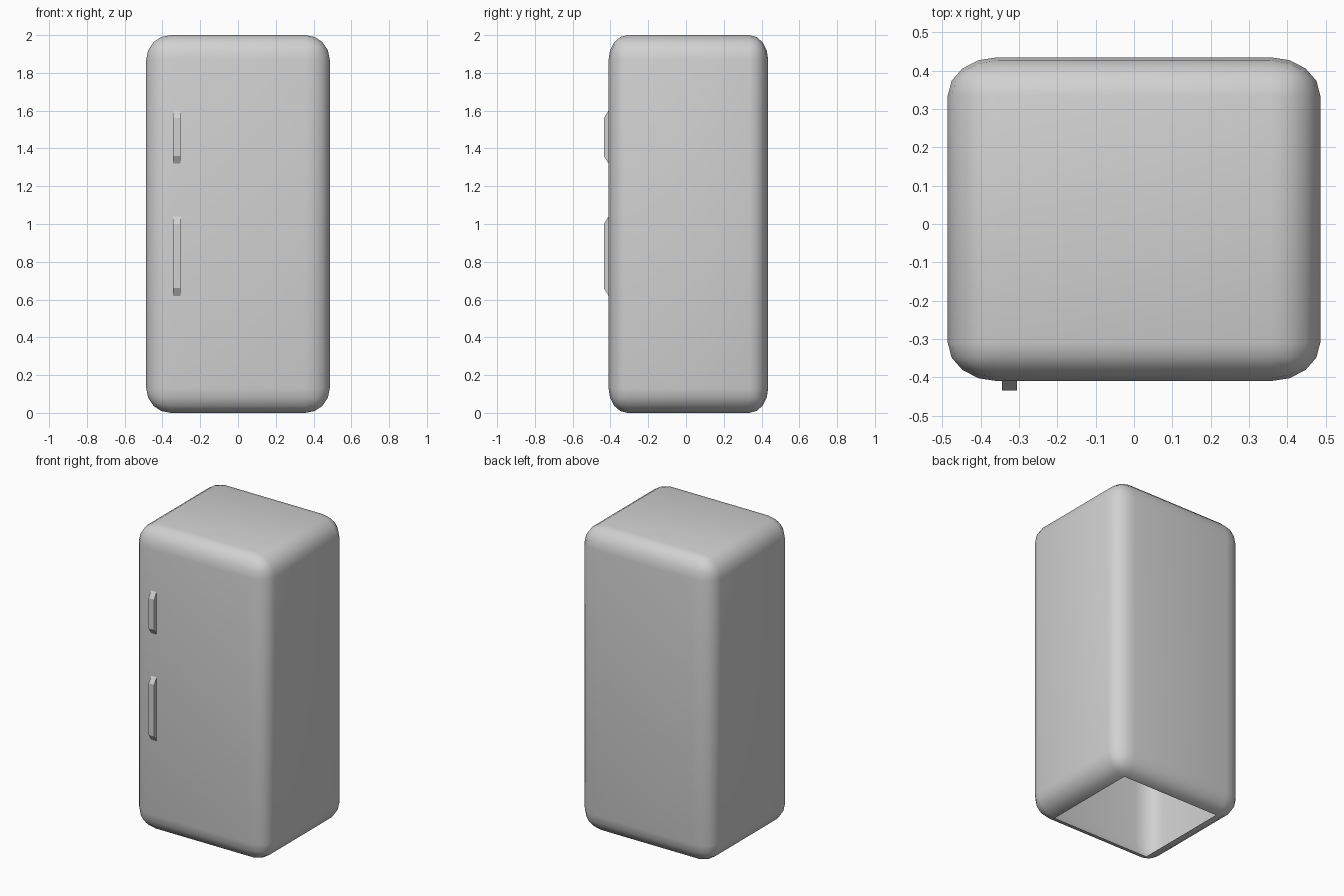
import bpy
import bmesh
from mathutils import Matrix

cube = bpy.data.objects.get("Cube")
if cube:
    bpy.data.objects.remove(cube, do_unlink=True)

# Single grey enamel finish
grey = bpy.data.materials.new("grey_enamel")
grey.use_nodes = True
colour = (0.64, 0.64, 0.64, 1)
grey.diffuse_color = colour
for node in grey.node_tree.nodes:
    if node.type == 'BSDF_PRINCIPLED':
        node.inputs["Base Color"].default_value = colour


def finish(name, bm):
    bmesh.ops.recalc_face_normals(bm, faces=bm.faces)
    mesh = bpy.data.meshes.new(name)
    bm.to_mesh(mesh)
    bm.free()
    mesh.materials.append(grey)
    obj = bpy.data.objects.new(name, mesh)
    bpy.context.collection.objects.link(obj)
    bpy.ops.object.select_all(action='DESELECT')
    obj.select_set(True)
    bpy.context.view_layer.objects.active = obj
    bpy.ops.object.shade_smooth_by_angle()
    return obj


# Cabinet: rounded box, slightly squashed in depth, with an open underside
WIDTH, DEPTH, HEIGHT = 0.972, 0.845, 2.0
ROUND, SQUASH = 0.13, 0.77
FRONT = -0.41

bm = bmesh.new()
bmesh.ops.create_cube(bm, size=1)
bmesh.ops.scale(bm, vec=(WIDTH, DEPTH / SQUASH, HEIGHT), verts=bm.verts)
bmesh.ops.bevel(bm, geom=list(bm.edges), offset=ROUND, segments=4,
                profile=0.5, affect='EDGES')
bmesh.ops.scale(bm, vec=(1, SQUASH, 1), verts=bm.verts)
bmesh.ops.translate(bm, vec=(0, FRONT + DEPTH / 2, HEIGHT / 2), verts=bm.verts)
bm.normal_update()
underside = [f for f in bm.faces if f.normal.z < -0.99]
bmesh.ops.delete(bm, geom=underside, context='FACES')
finish("cabinet", bm)


# Handles: narrow bars whose ends slope back to the door
def handle(name, bottom, top, taper=0.04):
    x0, x1, outer = -0.345, -0.305, -0.435
    profile = [(FRONT, bottom), (outer, bottom + taper),
               (outer, top - taper), (FRONT, top)]
    bm = bmesh.new()
    face = bm.faces.new([bm.verts.new((x0, y, z)) for y, z in profile])
    side = bmesh.ops.extrude_face_region(bm, geom=[face])["geom"]
    verts = [v for v in side if isinstance(v, bmesh.types.BMVert)]
    bmesh.ops.translate(bm, vec=(x1 - x0, 0, 0), verts=verts)
    finish(name, bm)


handle("upper_handle", 1.32, 1.60)
handle("lower_handle", 0.62, 1.04)
